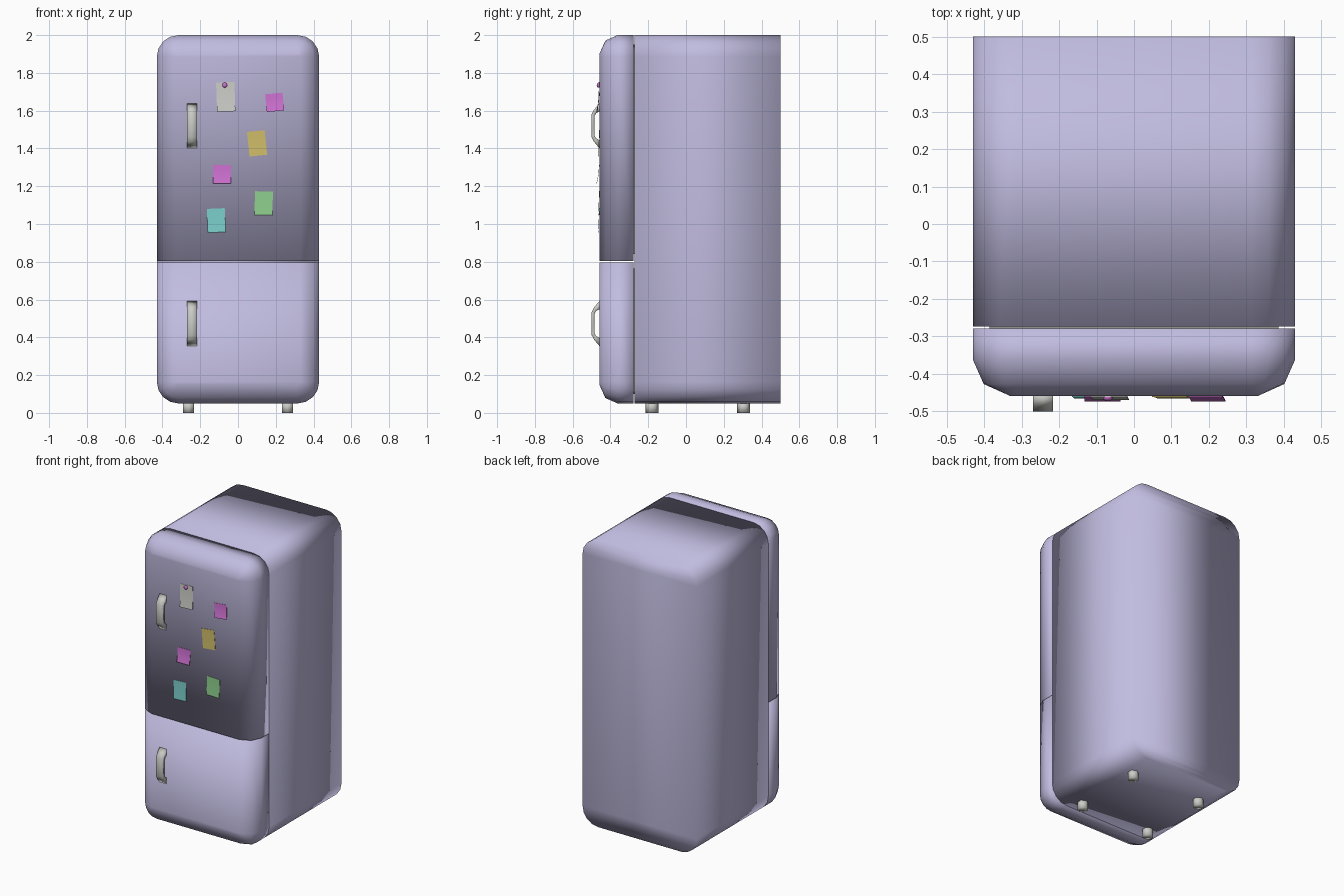
import bpy, bmesh, math
from mathutils import Matrix

if "Cube" in bpy.data.objects:
    bpy.data.objects.remove(bpy.data.objects["Cube"])


def material(name, rgb):
    m = bpy.data.materials.new(name)
    m.diffuse_color = (*rgb, 1)
    m.use_nodes = True
    m.node_tree.nodes["Principled BSDF"].inputs["Base Color"].default_value = m.diffuse_color
    return m


LAVENDER = material("lavender enamel", (0.53, 0.50, 0.74))
GREY = material("light grey", (0.60, 0.60, 0.57))
SEAL = material("seal grey", (0.30, 0.30, 0.30))
PINK = material("pink paper", (0.60, 0.16, 0.62))
YELLOW = material("yellow paper", (0.62, 0.50, 0.14))
GREEN = material("green paper", (0.27, 0.62, 0.27))
CYAN = material("cyan paper", (0.20, 0.62, 0.60))


def finish(bm, name, mat, sharp=None):
    bmesh.ops.recalc_face_normals(bm, faces=bm.faces)
    me = bpy.data.meshes.new(name)
    bm.to_mesh(me)
    bm.free()
    for p in me.polygons:
        p.use_smooth = True
    if sharp:
        me.set_sharp_from_angle(angle=math.radians(sharp))
    me.materials.append(mat)
    ob = bpy.data.objects.new(name, me)
    bpy.context.collection.objects.link(ob)
    return ob


def outline(hw, z0, z1, r0, r1, segs=4):
    """Rounded rectangle in xz; a zero radius gives a square corner."""
    half = []
    for z, r, start in ((z0, r0, -90), (z1, r1, 0)):
        cz = z0 + r if start else z1 - r
        for k in range(segs + 1 if r else 1):
            a = math.radians(start + 90 * k / segs)
            half.append((hw - r + r * math.cos(a), cz + r * math.sin(a)) if r else (hw, z))
    return half + [(-x, z) for x, z in reversed(half)]


def loft(name, rings, mat, sharp=None):
    """Skin (y, outline) rings and cap both ends with rows of quads."""
    bm = bmesh.new()
    loops = [[bm.verts.new((x, y, z)) for x, z in pts] for y, pts in rings]
    n = len(loops[0])
    for a, b in zip(loops, loops[1:]):
        for i in range(n):
            j = (i + 1) % n
            bm.faces.new((a[i], a[j], b[j], b[i]))
    for lp in (loops[0], loops[-1]):
        for i in range(n // 2 - 1):
            bm.faces.new((lp[i], lp[i + 1], lp[n - 2 - i], lp[n - 1 - i]))
    return finish(bm, name, mat, sharp)


# Cabinet
body = outline(0.43, 0.05, 2.0, 0.115, 0.115)
loft("cabinet", [(0.5, body), (-0.273, body)], LAVENDER)

# Doors: rounded front edges, square where they meet
DEPTH = [(-0.279, 0), (-0.362, 0), (-0.427, 0.029), (-0.459, 0.1)]
loft("upper_door", [(y, outline(0.43 - i, 0.803, 2.0 - i, 0, 0.115 - i)) for y, i in DEPTH], LAVENDER)
loft("lower_door", [(y, outline(0.43 - i, 0.05 + i, 0.797, 0.115 - i, 0)) for y, i in DEPTH], LAVENDER)

# Door seals
for name, z0, z1 in (("upper_seal", 0.84, 1.95), ("lower_seal", 0.10, 0.765)):
    rect = outline(0.385, z0, z1, 0, 0)
    loft(name, [(-0.270, rect), (-0.282, rect)], SEAL, 30)


# Handles: bent bar profile swept across x
def handle(name, zc):
    outer = [(-0.455, -0.123), (-0.487, -0.085), (-0.5, -0.06)]
    inner = [(-0.455, -0.078), (-0.476, -0.066), (-0.485, -0.05)]
    mirror = lambda pts: [(y, -z) for y, z in reversed(pts)]
    out, inn = outer + mirror(outer), inner + mirror(inner)
    bm = bmesh.new()
    secs = []
    for (yo, zo), (yi, zi) in zip(out, inn):
        secs.append([bm.verts.new((x, y, zc + z)) for x, y, z in
                     ((-0.27, yo, zo), (-0.216, yo, zo), (-0.216, yi, zi), (-0.27, yi, zi))])
    for a, b in zip(secs, secs[1:]):
        for i in range(4):
            j = (i + 1) % 4
            bm.faces.new((a[i], a[j], b[j], b[i]))
    bm.faces.new(secs[0])
    bm.faces.new(secs[-1])
    finish(bm, name, GREY)


handle("upper_handle", 1.52)
handle("lower_handle", 0.473)

# Feet
for side, x in (("left", -0.262), ("right", 0.262)):
    for end, y in (("front", -0.18), ("back", 0.305)):
        bm = bmesh.new()
        bmesh.ops.create_cone(bm, cap_ends=True, segments=6, radius1=0.034, radius2=0.034,
                              depth=0.06, matrix=Matrix.Translation((x, y, 0.03)))
        finish(bm, f"{end}_{side}_foot", GREY)


# Paper notes: thin sheets curling away from the door at the bottom
def note(name, x, z, w, h, deg, curl, mat, rows=4):
    bm = bmesh.new()
    c, s = math.cos(math.radians(deg)), math.sin(math.radians(deg))
    grid = []
    for k in range(rows + 1):
        t = k / rows
        v, y = h / 2 - h * t, -0.461 - curl * t * t
        grid.append([bm.verts.new((x + u * c - v * s, y, z + u * s + v * c))
                     for u in (-w / 2, w / 2)])
    for a, b in zip(grid, grid[1:]):
        bm.faces.new((a[0], b[0], b[1], a[1]))
    ext = bmesh.ops.extrude_face_region(bm, geom=list(bm.faces), use_keep_orig=True)
    for v in ext["geom"]:
        if isinstance(v, bmesh.types.BMVert):
            v.co.y += 0.002
    finish(bm, name, mat, 40)


note("white_note", -0.065, 1.673, 0.097, 0.155, 2, 0.009, GREY)
note("upper_pink_note", 0.194, 1.644, 0.092, 0.094, 5.5, 0.013, PINK)
note("yellow_note", 0.101, 1.427, 0.094, 0.131, 6, 0.004, YELLOW)
note("lower_pink_note", -0.084, 1.264, 0.095, 0.097, 0, 0.013, PINK)
note("green_note", 0.136, 1.11, 0.095, 0.125, -1.5, 0.004, GREEN)
note("cyan_note", -0.115, 1.019, 0.095, 0.126, 2.5, 0.004, CYAN)

# Round magnet holding the white note
bm = bmesh.new()
bmesh.ops.create_uvsphere(bm, u_segments=10, v_segments=6, radius=0.014,
                          matrix=Matrix.Translation((-0.07, -0.463, 1.735)) @ Matrix.Diagonal((1, 0.7, 1, 1)))
finish(bm, "magnet", PINK)
